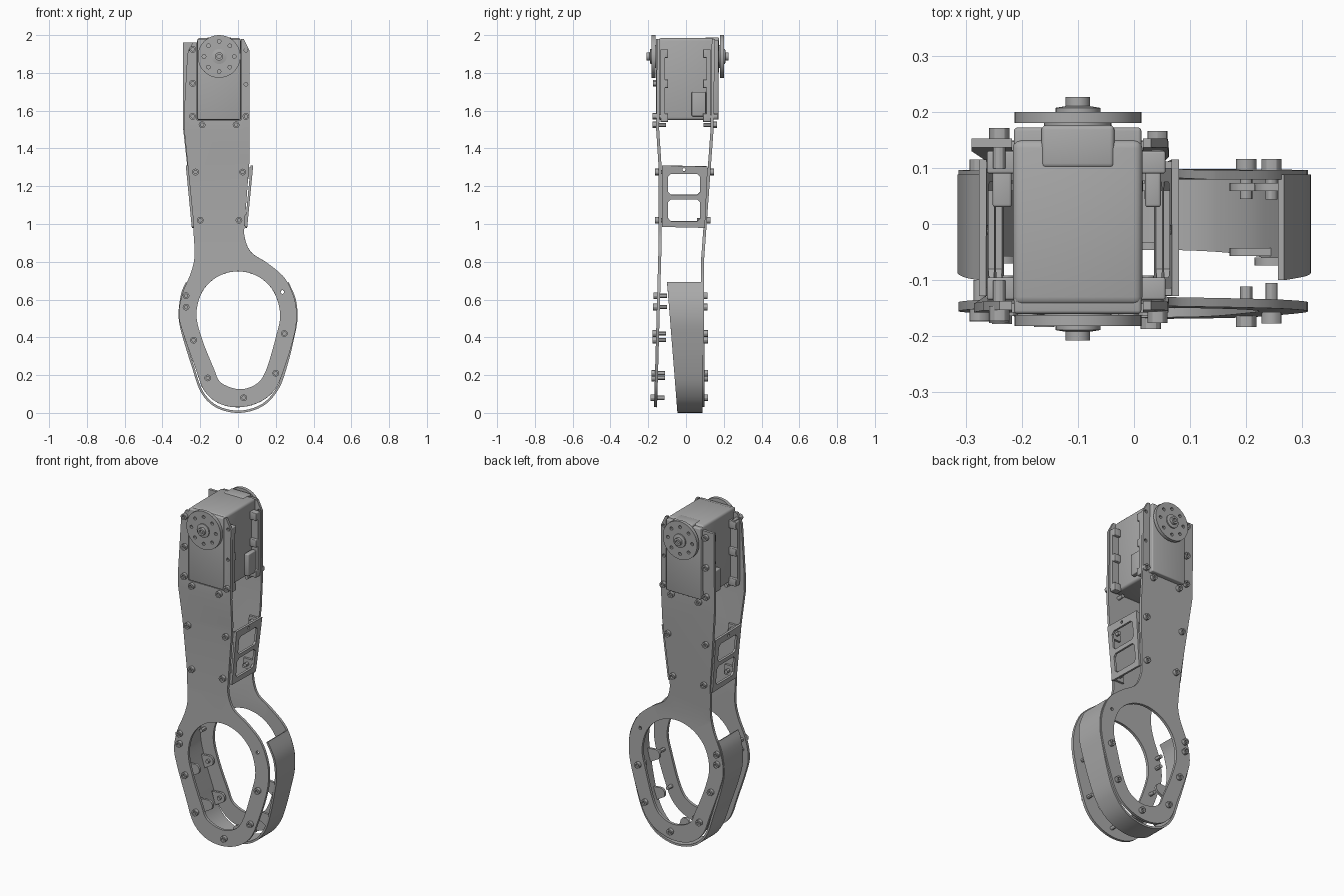
import bpy, bmesh, math
from mathutils import Vector

cube = bpy.data.objects.get("Cube")
if cube:
    bpy.data.objects.remove(cube, do_unlink=True)

grey = bpy.data.materials.new("machined grey")
grey.use_nodes = True
grey.diffuse_color = (0.4, 0.4, 0.4, 1)
grey.node_tree.nodes["Principled BSDF"].inputs["Base Color"].default_value = (0.4, 0.4, 0.4, 1)
made = []


def finish(name, bm):
    bmesh.ops.recalc_face_normals(bm, faces=bm.faces[:])
    mesh = bpy.data.meshes.new(name)
    bm.to_mesh(mesh)
    bm.free()
    mesh.materials.append(grey)
    ob = bpy.data.objects.new(name, mesh)
    bpy.context.collection.objects.link(ob)
    made.append(ob)
    return ob


def thicken(ob, amount):
    mod = ob.modifiers.new("thickness", 'SOLIDIFY')
    mod.thickness, mod.offset = amount, 0


def spline(pts, closed=False, steps=5):
    """Catmull-Rom curve through 2D points."""
    p = [Vector(q) for q in pts]
    p = [p[-1]] + p + p[:2] if closed else [p[0]] + p + [p[-1]]
    out = []
    for a, b, c, d in zip(p, p[1:], p[2:], p[3:]):
        for i in range(steps):
            t = i / steps
            out.append(0.5 * (2 * b + (c - a) * t + (2 * a - 5 * b + 4 * c - d) * t * t
                              + (3 * b - a - 3 * c + d) * t ** 3))
    return out if closed else out + [p[-1]]


def circle(x, z, r, n=16):
    return [(x + r * math.cos(i * math.tau / n), z + r * math.sin(i * math.tau / n)) for i in range(n)]


def bend(knots):
    """Depth as a piecewise linear function of height."""
    def depth(z):
        for (z0, d0), (z1, d1) in zip(knots, knots[1:]):
            if z <= z1:
                return d0 + (d1 - d0) * (z - z0) / (z1 - z0)
        return knots[-1][1]
    depth.cuts = [k[0] for k in knots[1:-1]]
    return depth


def plate(name, loops, thick, depth, across_x=True):
    """Sheet with holes, bent so that its depth follows the height."""
    bm = bmesh.new()
    for loop in loops:
        vs = [bm.verts.new((u, 0, z)) for u, z in loop]
        for a, b in zip(vs, vs[1:] + vs[:1]):
            bm.edges.new((a, b))
    bmesh.ops.triangle_fill(bm, edges=bm.edges[:], use_beauty=True, normal=(0, -1, 0))
    for z in depth.cuts:
        bmesh.ops.bisect_plane(bm, geom=bm.verts[:] + bm.edges[:] + bm.faces[:], dist=1e-5,
                               plane_co=(0, 0, z), plane_no=(0, 0, 1))
    for v in bm.verts:
        u, d = v.co.x, depth(v.co.z)
        v.co.x, v.co.y = (u, d) if across_x else (d, u)
    ob = finish(name, bm)
    thicken(ob, thick)
    return ob


def flat(y):
    return bend([(0, y), (2, y)])


def turned(name, x, y, z, out, profile, n=16):
    """Part turned about the y axis; out is -1 towards the front, 1 towards the back."""
    bm = bmesh.new()
    rings = [[bm.verts.new((cx, y + out * h, cz)) for cx, cz in circle(x, z, r, n)] for r, h in profile]
    for a, b in zip(rings, rings[1:]):
        for i in range(n):
            bm.faces.new((a[i], a[(i + 1) % n], b[(i + 1) % n], b[i]))
    bm.faces.new(rings[0])
    bm.faces.new(rings[-1])
    return finish(name, bm)


def box(name, x0, x1, y0, y1, z0, z1, bevel=0.0):
    bm = bmesh.new()
    bmesh.ops.create_cube(bm, size=1)
    for v in bm.verts:
        v.co = ((x0 + x1) / 2 + v.co.x * (x1 - x0), (y0 + y1) / 2 + v.co.y * (y1 - y0),
                (z0 + z1) / 2 + v.co.z * (z1 - z0))
    if bevel:
        bmesh.ops.bevel(bm, geom=bm.edges[:], offset=bevel, segments=3, profile=0.5, affect='EDGES')
    return finish(name, bm)


# Front and back plates: ring, neck and a slot for the motor
ring = spline([(0.035, 1.0), (0.035, 0.93), (0.07, 0.85), (0.16, 0.79), (0.25, 0.71), (0.3, 0.6),
               (0.31, 0.5), (0.295, 0.4), (0.25, 0.25), (0.2, 0.13), (0.12, 0.06), (0.01, 0.03),
               (-0.1, 0.05), (-0.18, 0.12), (-0.23, 0.25), (-0.29, 0.42), (-0.313, 0.52),
               (-0.295, 0.63), (-0.25, 0.74), (-0.23, 0.83), (-0.235, 0.95), (-0.235, 1.0)])
opening = spline([(-0.22, 0.52), (-0.19, 0.64), (-0.11, 0.72), (0, 0.75), (0.11, 0.72), (0.19, 0.64),
                  (0.223, 0.52), (0.2, 0.4), (0.15, 0.23), (0.1, 0.155), (0.01, 0.125),
                  (-0.09, 0.16), (-0.13, 0.24), (-0.19, 0.39)], closed=True)
slot = [(-0.217, 1.96), (-0.217, 1.55), (0.016, 1.55), (0.016, 1.98), (0.03, 1.98), (0.06, 1.92), (0.062, 1.35)]
front_top = [(-0.285, 1.5), (-0.285, 1.6), (-0.268, 1.9), (-0.24, 1.96)]
back_top = [(-0.29, 1.5), (-0.29, 1.96)]
holes = [circle(0.042, 1.92, 0.01, 10), circle(0.042, 1.74, 0.01, 10), circle(0.235, 0.64, 0.01, 10)]
front = bend([(0, -0.162), (0.9, -0.137), (1.3, -0.137), (1.5, -0.15), (2, -0.145)])
back = bend([(0, 0.09), (0.8, 0.087), (1.5, 0.138), (2, 0.145)])
plate("front_plate", [ring + front_top + slot, opening] + holes, 0.016, front)
plate("back_plate", [ring + back_top + slot, opening] + holes, 0.016, back)

# Curved wall around the lower half of the ring, open at the top
path = spline([(0.262, 0.69), (0.3, 0.6), (0.309, 0.5), (0.292, 0.4), (0.255, 0.25), (0.21, 0.13),
               (0.13, 0.042), (0.01, 0.006), (-0.11, 0.032), (-0.19, 0.11), (-0.24, 0.25),
               (-0.292, 0.42), (-0.309, 0.52), (-0.295, 0.63), (-0.27, 0.69)])


def wall_front(z):
    return -0.045 - 0.08 * z


bm = bmesh.new()
pairs = [(bm.verts.new((x, wall_front(z), z)), bm.verts.new((x, 0.088, z))) for x, z in path]
for (a, b), (c, d) in zip(pairs, pairs[1:]):
    bm.faces.new((a, b, d, c))
thicken(finish("ring_wall", bm), 0.012)

# Mounting tabs inside the wall
ring_screws = [(0.245, 0.42), (0.2, 0.21), (-0.235, 0.385), (-0.16, 0.185), (0.03, 0.08)]
for x, z in ring_screws:
    out = Vector((x, z - 0.4)).normalized()
    if x > 0.1 or x < -0.1:
        out = Vector((math.copysign(0.95, x), -0.3))
    ang = math.atan2(out.y, out.x)
    arc = [(x + 0.03 * math.cos(ang + math.pi * (0.5 + i / 8)),
            z + 0.03 * math.sin(ang + math.pi * (0.5 + i / 8))) for i in range(9)]
    side = Vector((-out.y, out.x)) * 0.04
    base = Vector((x, z)) + out * 0.045
    tab = arc + [tuple(base - side), tuple(base + side)]
    for label, y in (("front_tab", wall_front(z) + 0.012), ("back_tab", 0.066)):
        plate(label, [tab], 0.014, flat(y))

# Socket screws on both plates
screws = ring_screws + [(-0.275, 0.62), (-0.275, 0.56), (-0.2, 1.02), (0.005, 1.02), (-0.225, 1.275),
                        (0.025, 1.275), (-0.19, 1.525), (-0.01, 1.525), (0.042, 1.57),
                        (-0.24, 1.57), (-0.24, 1.745), (-0.24, 1.925)]
head = [(0.011, -0.045), (0.011, 0), (0.018, 0), (0.018, 0.027), (0.009, 0.027), (0.009, 0.015)]
for x, z in screws:
    turned("front_screw", x, front(z), z, -1, head, 12)
    turned("back_screw", x, back(z), z, 1, head, 12)

# Slanted side braces with two windows each, and their screw flanges
frame = [(-0.128, 0.985), (0.1, 0.98), (0.115, 1.305), (-0.128, 1.31)]


def window(z0, z1):
    mid, hy, hz, r = (z0 + z1) / 2, 0.085, (z1 - z0) / 2, 0.015
    return [(-0.01 + sy * (hy - cy * r), mid + sz * (hz - cz * r))
            for sy, sz, cy, cz in ((-1, -1, 0, 1), (-1, -1, 1, 0), (1, -1, 1, 0), (1, -1, 0, 1),
                                   (1, 1, 0, 1), (1, 1, 1, 0), (-1, 1, 1, 0), (-1, 1, 0, 1))]


for name, lean, inward in (("left_brace", bend([(0.98, 0.042), (1.31, 0.074)]), -1),
                           ("right_brace", bend([(0.98, -0.238), (1.31, -0.27)]), 1)):
    plate(name, [frame, window(1.015, 1.13), window(1.155, 1.265), circle(-0.01, 1.288, 0.009, 8)],
          0.013, lean, across_x=False)
    for z0, z1 in ((0.99, 1.05), (1.24, 1.3)):
        outline = [(lean(z0), z0), (lean(z0) + inward * 0.07, z0),
                   (lean(z1) + inward * 0.07, z1), (lean(z1), z1)]
        plate(name + "_front_flange", [outline], 0.013, flat(front(z0) + 0.016))
        plate(name + "_back_flange", [outline], 0.013, flat(back(z0) - 0.014))

# Motor body with end covers
box("motor_body", -0.216, 0.015, -0.145, 0.15, 1.55, 1.985, 0.015)
box("motor_front_cover", -0.214, 0.013, -0.16, -0.1, 1.552, 1.98, 0.006)
box("motor_back_cover", -0.214, 0.013, 0.1, 0.172, 1.552, 1.975, 0.006)
box("motor_back_ridge", -0.165, -0.035, 0.1, 0.176, 1.8, 1.988, 0.008)

# Motor ears, corner feet and connector blocks on both sides
for x0, x1 in ((-0.262, -0.21), (0.01, 0.056)):
    box("front_ear", x0, x1, -0.136, -0.112, 1.56, 1.92)
    box("back_ear", x0, x1, 0.108, 0.13, 1.56, 1.92)
    box("connector_block", x0 + 0.01, x1 - 0.008, 0.03, 0.105, 1.57, 1.7, 0.005)
    for z in (1.54, 1.72, 1.88):
        box("front_foot", x0, x1, -0.135, -0.095, z, z + 0.045, 0.004)
        box("back_foot", x0, x1, 0.09, 0.13, z, z + 0.045, 0.004)

# Output discs with bolt holes, bosses and hubs
cx, cz = -0.1, 1.887
bolt_holes = [circle(*p, 0.01, 8) for p in circle(cx, cz, 0.08, 8)]
for name, y, out in (("front_disc", -0.172, -1), ("back_disc", 0.19, 1)):
    plate(name, [circle(cx, cz, 0.113, 48)] + bolt_holes, 0.02, flat(y))
    turned(name + "_collar", cx, y, cz, out, [(0.06, -0.03), (0.06, -0.005)], 32)
    turned(name + "_hub", cx, y, cz, out,
           [(0.04, 0), (0.04, 0.017), (0.022, 0.02), (0.022, 0.036), (0.011, 0.036), (0.011, 0.025)], 24)

# Bake modifiers and smooth the curved sides
bpy.ops.object.select_all(action='DESELECT')
for ob in made:
    ob.select_set(True)
bpy.context.view_layer.objects.active = made[0]
bpy.ops.object.convert(target='MESH')
bpy.ops.object.shade_smooth_by_angle(angle=math.radians(30))
